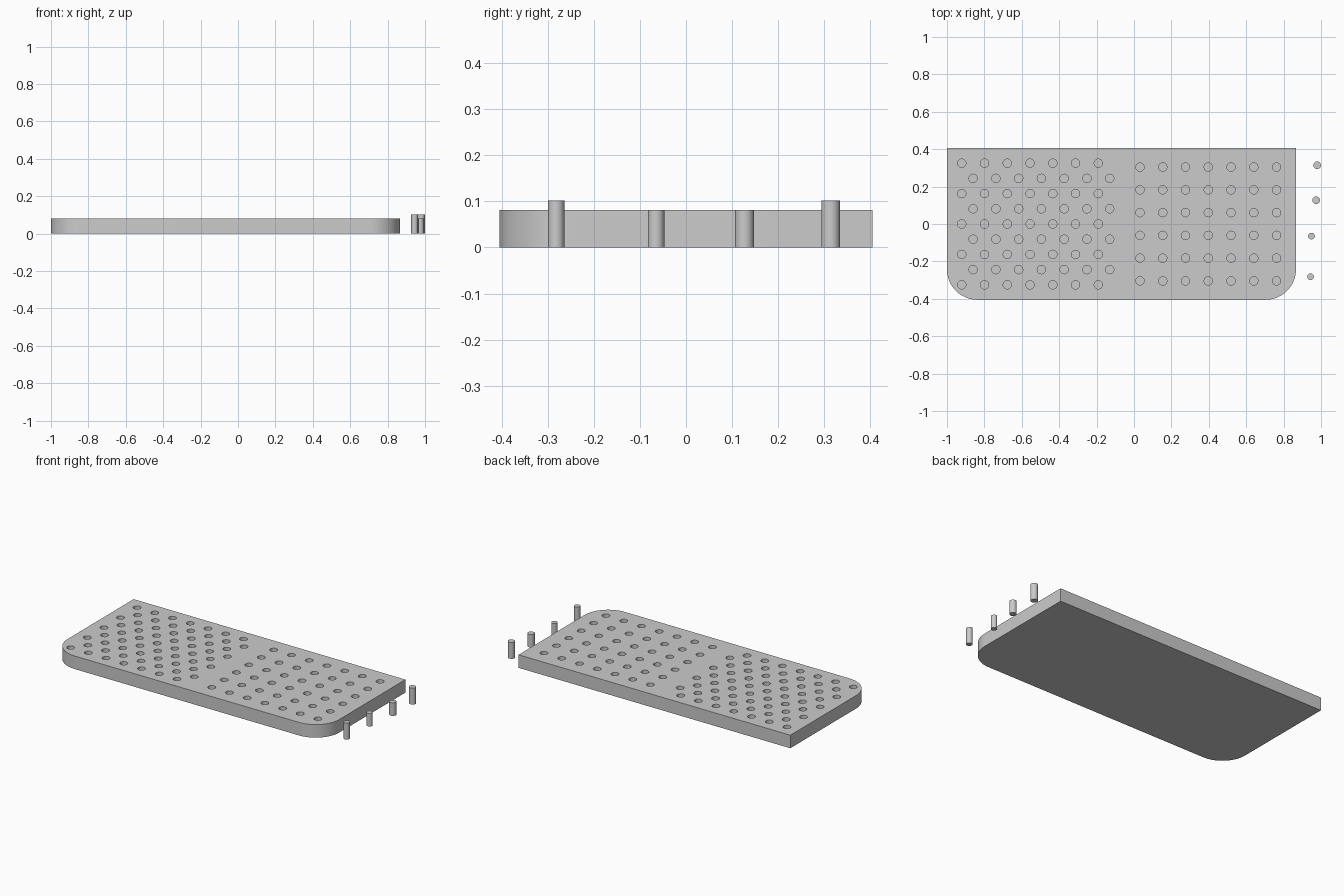
import bpy, bmesh, math
from mathutils import Matrix

if "Cube" in bpy.data.objects:
    bpy.data.objects.remove(bpy.data.objects["Cube"])

grey = bpy.data.materials.new("light_grey")
grey.diffuse_color = (0.6, 0.6, 0.6, 1)
grey.use_nodes = True
grey.node_tree.nodes["Principled BSDF"].inputs["Base Color"].default_value = grey.diffuse_color


def add_object(name, bm):
    mesh = bpy.data.meshes.new(name)
    bm.to_mesh(mesh)
    bm.free()
    mesh.materials.append(grey)
    ob = bpy.data.objects.new(name, mesh)
    bpy.context.collection.objects.link(ob)
    return ob


def add_cylinder(bm, x, y, z0, z1, radius, sides=32):
    bmesh.ops.create_cone(bm, cap_ends=True, segments=sides, radius1=radius,
                          radius2=radius, depth=z1 - z0,
                          matrix=Matrix.Translation((x, y, (z0 + z1) / 2)))


def smooth(ob):
    bpy.ops.object.select_all(action='DESELECT')
    ob.select_set(True)
    bpy.context.view_layer.objects.active = ob
    bpy.ops.object.shade_smooth_by_angle(angle=math.radians(30))


# plate: square back corners, rounded front corners
LEFT, RIGHT, HALF, THICK, R = -1.0, 0.866, 0.405, 0.081, 0.163
outline = [(RIGHT, HALF), (LEFT, HALF)]
for cx, start in ((LEFT + R, 180), (RIGHT - R, 270)):
    for i in range(25):
        a = math.radians(start + 90 * i / 24)
        outline.append((cx + R * math.cos(a), -HALF + R + R * math.sin(a)))
bm = bmesh.new()
base = bm.faces.new([bm.verts.new((x, y, 0)) for x, y in outline])
top = bmesh.ops.extrude_face_region(bm, geom=[base])
bmesh.ops.translate(bm, vec=(0, 0, THICK),
                    verts=[v for v in top["geom"] if isinstance(v, bmesh.types.BMVert)])
bmesh.ops.recalc_face_normals(bm, faces=bm.faces)
plate = add_object("plate", bm)

# blind holes: staggered rows on the left, square grid on the right
STEP, HOLE_R, FLOOR = 0.1217, 0.0223, 0.02
holes = [(-0.921 + STEP * (i + 0.5 * (row % 2)), (4 - row) * 0.0813)
         for row in range(9) for i in range(7)]
holes += [(0.032 + STEP * i, STEP * (j - 2.5)) for i in range(7) for j in range(6)]
bm = bmesh.new()
for x, y in holes:
    add_cylinder(bm, x, y, FLOOR, THICK + 0.05, HOLE_R)
cutter = add_object("hole_cutter", bm)
cutter.hide_render = True
cut = plate.modifiers.new("holes", 'BOOLEAN')
cut.operation = 'DIFFERENCE'
cut.solver = 'EXACT'
cut.object = cutter
bpy.context.view_layer.objects.active = plate
bpy.ops.object.modifier_apply(modifier=cut.name)
bpy.data.objects.remove(cutter)
smooth(plate)

# loose pegs beside the plate: x, y, radius, height
pegs = [(0.979, 0.314, 0.0203, 0.102), (0.974, 0.127, 0.0203, 0.081),
        (0.949, -0.065, 0.0178, 0.081), (0.944, -0.282, 0.0178, 0.102)]
for i, (x, y, radius, height) in enumerate(pegs, 1):
    bm = bmesh.new()
    add_cylinder(bm, x, y, 0, height, radius)
    smooth(add_object(f"peg_{i}", bm))
